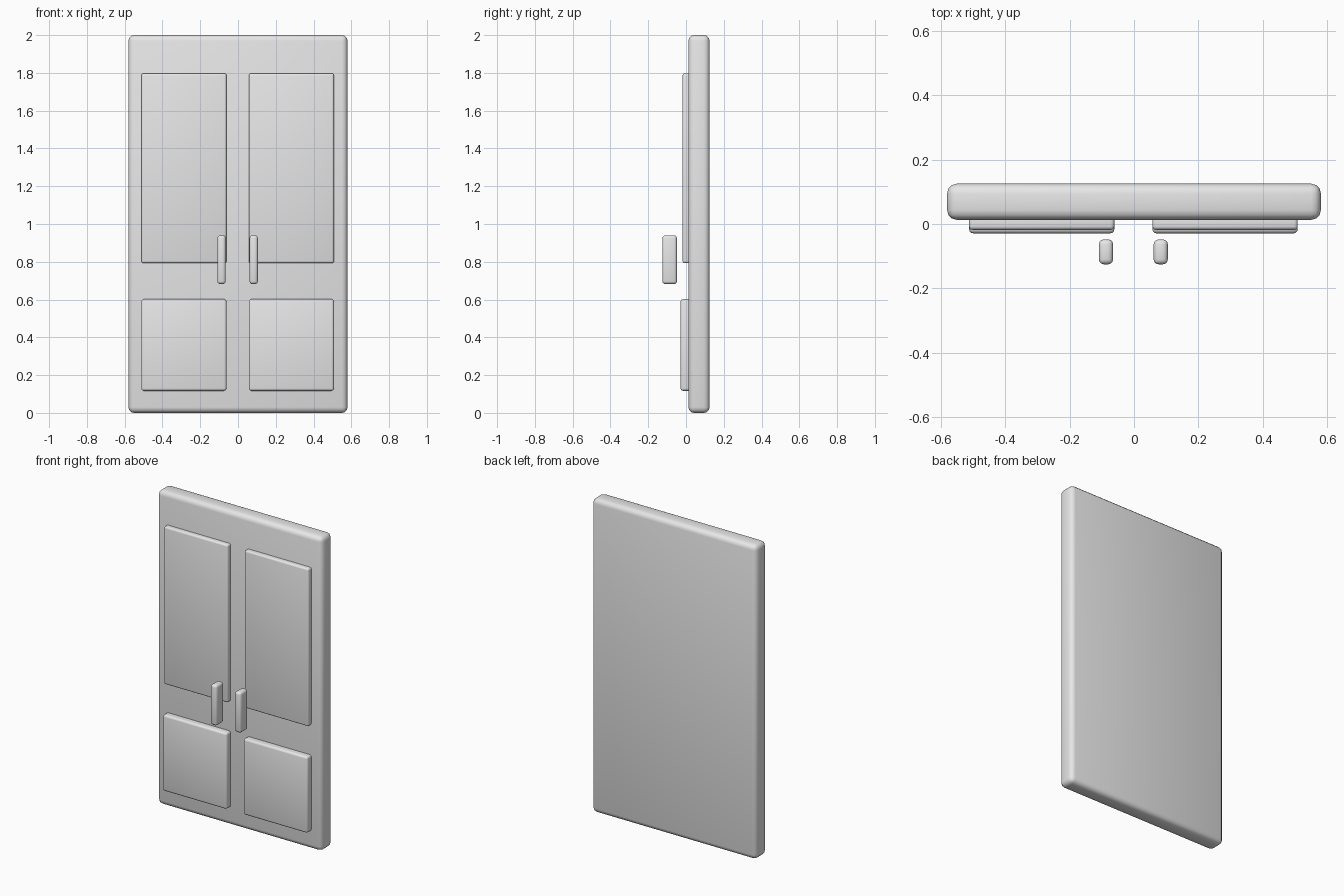
import bpy, math

if "Cube" in bpy.data.objects:
    bpy.data.objects.remove(bpy.data.objects["Cube"])

grey = bpy.data.materials.new("light_grey")
grey.diffuse_color = (0.8, 0.8, 0.8, 1)
grey.use_nodes = True
grey.node_tree.nodes["Principled BSDF"].inputs["Base Color"].default_value = grey.diffuse_color


def rounded_box(name, x, y, z, bevel, segments=3):
    """Box from (min, max) ranges with rounded edges."""
    centre = [(a + b) / 2 for a, b in (x, y, z)]
    bpy.ops.mesh.primitive_cube_add(size=1, location=centre)
    ob = bpy.context.object
    ob.name = name
    ob.scale = [b - a for a, b in (x, y, z)]
    bpy.ops.object.transform_apply(location=False, rotation=False, scale=True)
    mod = ob.modifiers.new("round", 'BEVEL')
    mod.width = bevel
    mod.segments = segments
    bpy.ops.object.modifier_apply(modifier=mod.name)
    ob.data.materials.append(grey)
    bpy.ops.object.shade_smooth_by_angle(angle=math.radians(35))
    return ob


# Door slab
rounded_box("door_slab", (-0.58, 0.58), (0.013, 0.125), (0, 2), 0.03)

# Raised panels and handles, mirrored about the door's centre line
for side, s in (("left", -1), ("right", 1)):
    def span(a, b):
        return tuple(sorted((s * a - 0.002, s * b - 0.002)))
    rounded_box(side + "_upper_panel", span(0.059, 0.51), (-0.018, 0.03), (0.793, 1.797), 0.011)
    rounded_box(side + "_lower_panel", span(0.059, 0.51), (-0.029, 0.03), (0.117, 0.602), 0.013)
    rounded_box(side + "_handle", span(0.063, 0.107), (-0.125, -0.048), (0.682, 0.94), 0.015)
